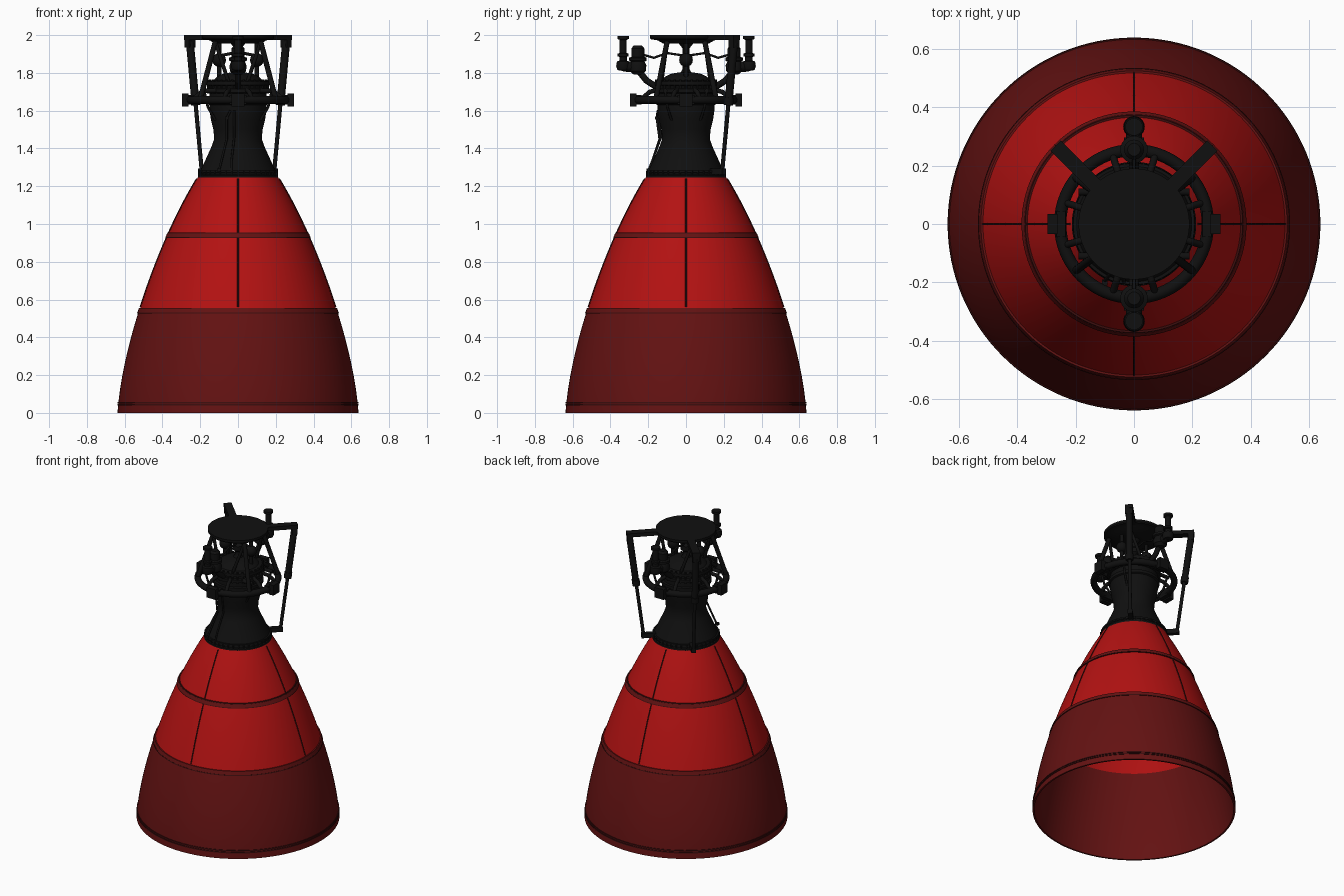
import bpy, bmesh, math
from mathutils import Vector, Matrix

if "Cube" in bpy.data.objects:
    bpy.data.objects.remove(bpy.data.objects["Cube"], do_unlink=True)


def material(name, r, g, b):
    m = bpy.data.materials.new(name)
    m.use_nodes = True
    m.diffuse_color = (r, g, b, 1)
    m.node_tree.nodes["Principled BSDF"].inputs["Base Color"].default_value = (r, g, b, 1)
    return m


RED = material("bright red", 0.45, 0.006, 0.006)
DARK = material("dark red", 0.125, 0.006, 0.006)
SEAM = material("seam maroon", 0.045, 0.004, 0.004)
BLACK = material("black metal", 0.005, 0.005, 0.005)


def finish(name, bm, mat):
    bmesh.ops.recalc_face_normals(bm, faces=bm.faces)
    mesh = bpy.data.meshes.new(name)
    bm.to_mesh(mesh)
    bm.free()
    mesh.materials.append(mat)
    ob = bpy.data.objects.new(name, mesh)
    bpy.context.collection.objects.link(ob)
    bpy.ops.object.select_all(action='DESELECT')
    ob.select_set(True)
    bpy.context.view_layer.objects.active = ob
    bpy.ops.object.shade_smooth_by_angle(angle=math.radians(35))
    return ob


def lathe(name, profile, mat, centre=(0, 0), closed=False, steps=96):
    # Spin a (radius, height) profile about a vertical axis
    bm = bmesh.new()
    verts = [bm.verts.new((r, 0, z)) for r, z in profile]
    edges = [bm.edges.new(p) for p in zip(verts, verts[1:])]
    if closed:
        edges.append(bm.edges.new((verts[-1], verts[0])))
    bmesh.ops.spin(bm, geom=verts + edges, axis=(0, 0, 1), cent=(0, 0, 0),
                   angle=math.tau, steps=steps, use_duplicate=False)
    bmesh.ops.remove_doubles(bm, verts=bm.verts, dist=0.0002)
    bmesh.ops.translate(bm, verts=bm.verts, vec=(*centre, 0))
    return finish(name, bm, mat)


def add_rod(bm, a, b, r, r2=None, sides=16):
    a, b = Vector(a), Vector(b)
    d = b - a
    turn = Matrix.Translation((a + b) / 2) @ d.to_track_quat('Z', 'Y').to_matrix().to_4x4()
    bmesh.ops.create_cone(bm, cap_ends=True, segments=sides, radius1=r,
                          radius2=r if r2 is None else r2, depth=d.length, matrix=turn)


def add_ball(bm, p, r):
    bmesh.ops.create_uvsphere(bm, u_segments=20, v_segments=12, radius=r,
                              matrix=Matrix.Translation(p))


def pipe(name, points, r, mat=BLACK, sides=12):
    bm = bmesh.new()
    for a, b in zip(points, points[1:]):
        add_rod(bm, a, b, r, sides=sides)
    for p in points[1:-1]:
        add_ball(bm, p, r)
    return finish(name, bm, mat)


def box(name, centre, size, angle=0):
    bm = bmesh.new()
    bmesh.ops.create_cube(bm, size=1, matrix=Matrix.Translation(centre)
                          @ Matrix.Rotation(angle, 4, 'Z') @ Matrix.Diagonal((*size, 1)))
    return finish(name, bm, BLACK)


def polar(r, angle, z):
    return (r * math.cos(angle), r * math.sin(angle), z)


# Smooth bell contour through five measured stations
STATIONS = [(0, .635), (.3, .588), (.56, .516), (.94, .372), (1.26, .205)]


def bell(z):
    total = 0
    for zi, ri in STATIONS:
        for zj, _ in STATIONS:
            if zj != zi:
                ri *= (z - zj) / (zi - zj)
        total += ri
    return total


def shell(name, low, high, mat, grow=0, n=16):
    zs = [low + (high - low) * i / n for i in range(n + 1)]
    outer = [(bell(z) + grow, z) for z in zs]
    inner = [(bell(z) - .008, z) for z in reversed(zs)]
    lathe(name, outer + inner, mat, closed=True, steps=128)


def hoop(name, z, half, grow, mat):
    lathe(name, [(bell(z - half) - .004, z - half), (bell(z - half) + grow, z - half),
                 (bell(z + half) + grow, z + half), (bell(z + half) - .004, z + half)],
          mat, closed=True, steps=128)


# Nozzle bell and its stiffening hoops
shell("lower_nozzle", 0, .555, DARK, .003)
shell("upper_nozzle", .555, 1.26, RED)
hoop("middle_hoop", .94, .01, .008, DARK)
hoop("skirt_hoop", .543, .012, .007, DARK)
hoop("skirt_hoop_edge", .529, .003, .008, SEAM)
for z in (.928, .952):
    hoop("middle_hoop_edge", z, .0025, .007, SEAM)
for z in (.042, .054):
    hoop("rim_hoop", z, .004, .007, SEAM)
for k in range(4):
    a = k * math.pi / 2
    pipe("nozzle_seam", [polar(bell(z) + .001, a, z) for z in
                         [.56 + .68 * i / 12 for i in range(13)]], .004, SEAM, 8)

# Joint between nozzle and throat, with bolts
lathe("joint_flange", [(.19, 1.245), (.213, 1.245), (.213, 1.258), (.205, 1.262),
                       (.205, 1.27), (.21, 1.272), (.208, 1.285), (.19, 1.285)],
      BLACK, closed=True)
bm = bmesh.new()
for k in range(40):
    a = k * math.tau / 40
    add_rod(bm, polar(.208, a, 1.252), polar(.208, a, 1.28), .005, sides=6)
finish("joint_bolts", bm, BLACK)

# Throat, combustion chamber and injector dome
lathe("combustion_chamber", [
    (0, 1.42), (.1, 1.42), (.19, 1.25), (.2, 1.28), (.172, 1.34), (.14, 1.41), (.126, 1.45),
    (.13, 1.5), (.143, 1.55), (.15, 1.6), (.15, 1.63), (.16, 1.635), (.16, 1.655),
    (.15, 1.66), (.15, 1.69), (.168, 1.695), (.168, 1.715), (.155, 1.72), (.155, 1.73),
    (.165, 1.735), (.165, 1.755), (.13, 1.76), (.11, 1.78), (.08, 1.795), (.04, 1.802),
    (0, 1.804)], BLACK)
bm = bmesh.new()
for k in range(32):
    a = k * math.tau / 32
    add_rod(bm, polar(.158, a, 1.69), polar(.158, a, 1.765), .007, sides=6)
finish("dome_bolts", bm, BLACK)

# Gimbal mount and thrust plate
lathe("thrust_plate", [(0, 1.955), (.12, 1.955), (.15, 1.972), (.185, 1.978),
                       (.19, 1.984), (.19, 2), (0, 2)], BLACK)
lathe("gimbal_post", [(.03, 1.8), (.018, 1.82), (.018, 1.84), (.035, 1.855), (.035, 1.885),
                      (.018, 1.9), (.018, 1.93), (.04, 1.957)], BLACK, steps=24)

# Manifold ring with flange blocks and feed pipes
lathe("manifold_ring", [(.253 + .021 * math.cos(t * math.tau / 12),
                         1.657 + .021 * math.sin(t * math.tau / 12)) for t in range(12)],
      BLACK, closed=True)
for k in range(4):
    a = k * math.pi / 2
    box("ring_flange", polar(.279, a, 1.657), (.034, .07, .07), a)
    box("ring_clamp", polar(.25, a, 1.657), (.03, .09, .05), a)
    for s in (-.3, .3):
        pipe("feed_pipe", [polar(.25, a + s, 1.66), polar(.2, a + s, 1.7),
                           polar(.155, a + s, 1.71)], .012)

for x in (-1, 1):
    # Thrust frame struts
    for y in (-1, 1):
        pipe("frame_strut", [(x * .12, y * .1, 1.965), (x * .2, y * .16, 1.66)], .014)
        pipe("frame_brace", [(x * .12, y * .1, 1.965), (x * .05, y * .13, 1.75)], .01)

    # Steering actuators on diagonal arms at the back
    a = math.radians(90 - x * 45)
    box("actuator_arm", polar(.27, a, 1.987), (.22, .05, .026), a)
    box("actuator_clevis", polar(.36, a, 1.96), (.035, .045, .05), a)
    top, mid, foot = polar(.36, a, 1.96), polar(.318, a, 1.64), polar(.272, a, 1.285)
    bm = bmesh.new()
    add_rod(bm, top, mid, .021)
    add_rod(bm, mid, foot, .011)
    add_rod(bm, polar(.322, a, 1.67), polar(.317, a, 1.63), .025)
    finish("actuator", bm, BLACK)
    box("actuator_foot", polar(.24, a, 1.278), (.09, .03, .03), a)

    # Pressure spheres beside the gimbal
    bm = bmesh.new()
    add_ball(bm, (x * .1, 0, 1.868), .036)
    add_rod(bm, (x * .1, 0, 1.76), (x * .1, 0, 1.965), .012)
    add_rod(bm, (x * .1, 0, 1.89), (0, 0, 1.91), .008)
    finish("pressure_sphere", bm, BLACK)

    # Valve stubs on the injector head
    for y in (-.11, .11):
        pipe("valve_stub", [(x * .1, y, 1.705), (x * .19, y, 1.705)], .012)
        pipe("valve_drop", [(x * .18, y, 1.71), (x * .16, y * .9, 1.62),
                            (x * .12, y * .7, 1.55)], .007)

# Turbopumps front and back
for s in (-1, 1):
    lathe("inlet_pipe", [(0, 1.81), (.03, 1.815), (.037, 1.835), (.033, 1.86), (.02, 1.865),
                         (.02, 1.885), (.029, 1.888), (.029, 1.902), (.019, 1.905),
                         (.019, 1.975), (.03, 1.98), (.03, 1.995), (0, 1.995)],
          BLACK, (0, s * .333), steps=24)
    lathe("pump_body", [(0, 1.79), (.025, 1.793), (.043, 1.81), (.045, 1.84), (.036, 1.86),
                        (.047, 1.865), (.047, 1.88), (.034, 1.885), (.034, 1.93),
                        (.022, 1.945), (0, 1.945)], BLACK, (0, s * .255), steps=24)
    pipe("pump_elbow", [(0, s * .333, 1.835), (0, s * .255, 1.83)], .028)
    pipe("pump_outlet", [(0, s * .25, 1.81), (0, s * .21, 1.76), (0, s * .14, 1.715)], .017)
    pipe("pump_line", [(0, s * .24, 1.9), (0, s * .17, 1.88), (0, s * .1, 1.905),
                       (0, 0, 1.89)], .006)

# Thin control lines down the chamber
pipe("igniter_line", [(-.04, -.15, 1.6), (-.06, -.155, 1.56), (-.06, -.14, 1.45),
                      (-.1, -.195, 1.285)], .006)
pipe("igniter_line_inner", [(-.02, -.15, 1.6), (-.02, -.132, 1.46), (-.035, -.18, 1.33),
                            (-.035, -.2, 1.28)], .006)
for p in ((-.06, -.155, 1.56), (-.1, -.2, 1.285)):
    box("line_clip", p, (.02, .02, .016))
